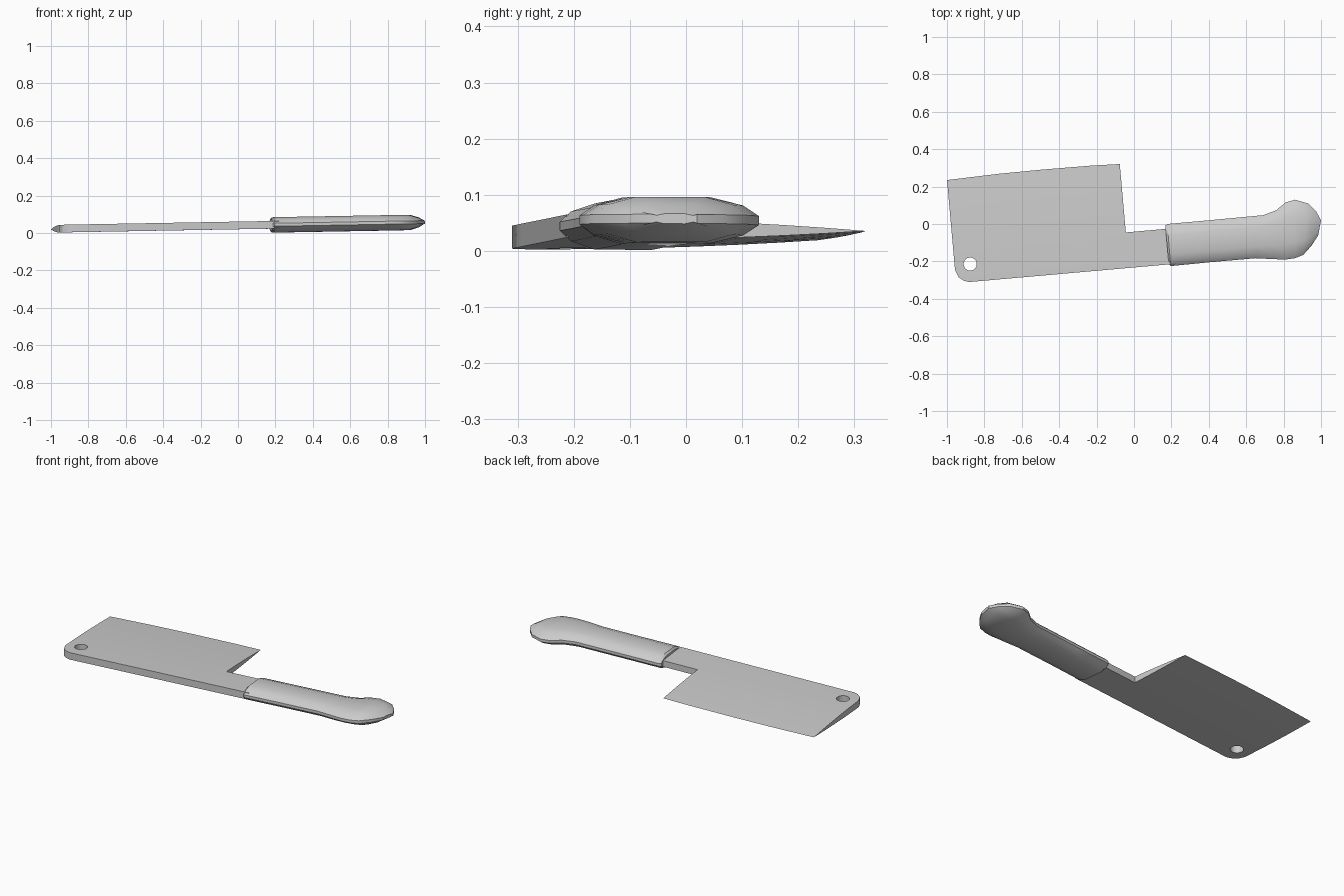
import bpy, bmesh, math
from mathutils import Vector

if "Cube" in bpy.data.objects:
    bpy.data.objects.remove(bpy.data.objects["Cube"])

ANGLE = math.radians(5.05)
SPINE, NECK_TOP = -0.2315, -0.041


def mid_z(x, y):
    # Resting plane of the slightly tilted knife
    return 0.039 + 0.0185 * x - 0.006 * y


def finish(bm, name, angle):
    bmesh.ops.recalc_face_normals(bm, faces=bm.faces)
    me = bpy.data.meshes.new(name)
    bm.to_mesh(me)
    bm.free()
    ob = bpy.data.objects.new(name, me)
    bpy.context.collection.objects.link(ob)
    select(ob)
    bpy.ops.object.shade_smooth_by_angle(angle=math.radians(angle))
    return ob


def select(ob):
    bpy.ops.object.select_all(action='DESELECT')
    bpy.context.view_layer.objects.active = ob
    ob.select_set(True)


# Blade: grid of rows from spine to cutting edge, convex taper in thickness
columns = [(-0.975, 0.322), (-0.7, 0.331), (-0.47, 0.333),
           (-0.2, 0.331), (-0.0475, 0.326), (0.2, 0.326)]
corner = [0.07, 0.042, 0.015, 0.0]          # rounded far spine corner
low_rows = [SPINE, -0.222, -0.2, -0.16, NECK_TOP]
fractions = [0.2, 0.4, 0.6, 0.8, 1.0]
n_low = len(low_rows)
n_rows = n_low + len(fractions)

bm = bmesh.new()
top, bottom = {}, {}
for j in range(n_rows):
    for i, (s, edge) in enumerate(columns):
        if i == 5 and j >= n_low:
            continue
        if j < n_low:
            v = low_rows[j]
        else:
            v = NECK_TOP + fractions[j - n_low] * (edge - NECK_TOP)
        if i == 0 and j < len(corner):
            s += corner[j]
        half = 0.0205 * (1 - ((v - SPINE) / (edge - SPINE)) ** 2)
        x = s * math.cos(ANGLE) - v * math.sin(ANGLE)
        y = s * math.sin(ANGLE) + v * math.cos(ANGLE)
        z = mid_z(x, y)
        top[i, j] = bm.verts.new((x, y, z + half))
        last = j == n_rows - 1
        bottom[i, j] = top[i, j] if last else bm.verts.new((x, y, z - half))
partner = {top[k]: bottom[k] for k in top}
for (i, j) in list(top):
    keys = [(i, j), (i + 1, j), (i + 1, j + 1), (i, j + 1)]
    if all(k in top for k in keys):
        bm.faces.new([top[k] for k in keys])
upper = list(bm.faces)
rim = [e for e in bm.edges if len(e.link_faces) == 1]
for f in upper:
    bm.faces.new([partner[v] for v in reversed(f.verts)])
for e in rim:
    a, b = e.verts
    loop = list(dict.fromkeys([a, b, partner[b], partner[a]]))
    if len(loop) > 2:
        bm.faces.new(loop)
blade = finish(bm, "blade", 30)

# Hanging hole
bpy.ops.mesh.primitive_cylinder_add(vertices=24, radius=0.035, depth=0.3,
                                    location=(-0.876, -0.214, 0.025))
cutter = bpy.context.object
cutter.name = "hole_cutter"
cutter.hide_render = True
mod = blade.modifiers.new("hole", 'BOOLEAN')
mod.operation = 'DIFFERENCE'
mod.solver = 'EXACT'
mod.object = cutter
select(blade)
# hole goes before the smoothing modifier, if there is one
bpy.ops.object.modifier_move_to_index(modifier="hole", index=0)
bpy.ops.object.modifier_apply(modifier="hole")
bpy.data.objects.remove(cutter)

# Handle: rings between upper and lower outline points, with half height
stations = [((0.167, -0.008), (0.186, -0.215), 0.032),
            ((0.178, 0.0), (0.196, -0.225), 0.041),
            ((0.40, 0.02), (0.41, -0.204), 0.041),
            ((0.69, 0.047), (0.65, -0.183), 0.041),
            ((0.76, 0.073), (0.75, -0.188), 0.041),
            ((0.81, 0.115), (0.81, -0.190), 0.041),
            ((0.86, 0.130), (0.86, -0.183), 0.041),
            ((0.93, 0.110), (0.905, -0.165), 0.040),
            ((0.975, 0.065), (0.95, -0.115), 0.026),
            ((1.0, 0.02), (0.985, -0.06), 0.009)]
quarter = [(1, 0.2), (0.82, 0.65), (0.45, 1)]
section = (quarter + [(-a, b) for a, b in reversed(quarter)]
           + [(-a, -b) for a, b in quarter]
           + [(a, -b) for a, b in reversed(quarter)])

bm = bmesh.new()
rings = []
for up, low, h in stations:
    up, low = Vector(up), Vector(low)
    centre, side = (up + low) / 2, (up - low) / 2
    ring = []
    for a, b in section:
        p = centre + side * a
        dz = math.copysign(min(h, 0.008), b) if abs(a) == 1 else h * b
        ring.append(bm.verts.new((p.x, p.y, mid_z(p.x, p.y) + dz)))
    rings.append(ring)
n = len(section)
for r0, r1 in zip(rings, rings[1:]):
    for k in range(n):
        bm.faces.new((r0[k], r0[(k + 1) % n], r1[(k + 1) % n], r1[k]))
bm.faces.new(rings[0])
bm.faces.new(rings[-1])
finish(bm, "handle", 30)
